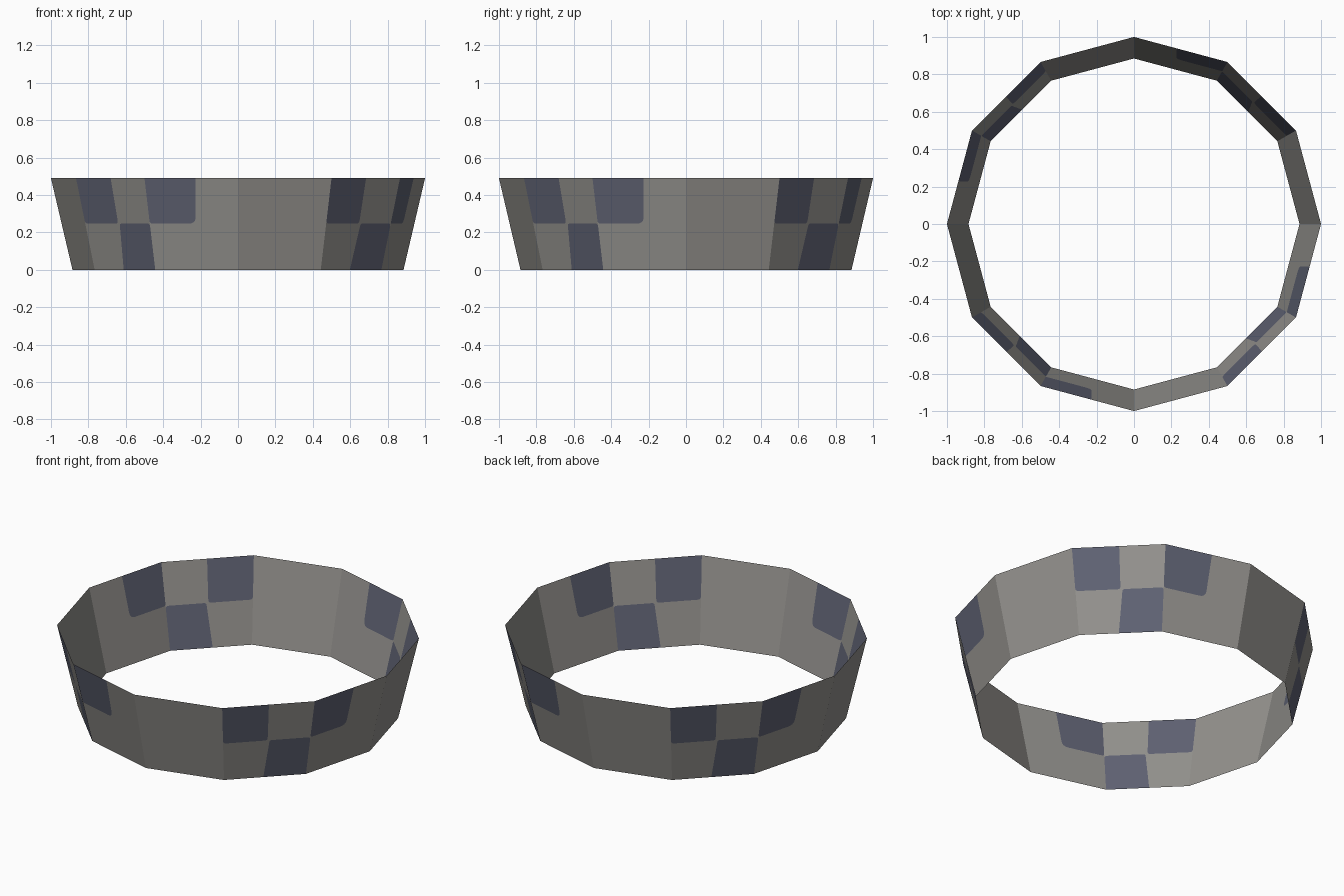
import bpy
import bmesh
import math
from mathutils import Vector

cube = bpy.data.objects.get("Cube")
if cube:
    bpy.data.objects.remove(cube, do_unlink=True)

SIDES, HEIGHT, R_TOP, R_BOTTOM = 12, 0.49, 1.0, 0.885
SPLIT = 0.505  # height fraction where upper and lower patches meet


def srgb(r, g, b):
    return [((c / 255 + 0.055) / 1.055) ** 2.4 for c in (r, g, b)] + [1.0]


def make_material(name, colour):
    mat = bpy.data.materials.new(name)
    mat.use_nodes = True
    mat.diffuse_color = colour
    mat.node_tree.nodes["Principled BSDF"].inputs["Base Color"].default_value = colour
    return mat


def wall_point(side, u, v):
    """Point on one flat side: u runs along the side, v runs upward."""
    r = R_BOTTOM + (R_TOP - R_BOTTOM) * v
    ends = [Vector((r * math.cos(a), r * math.sin(a), HEIGHT * v))
            for a in (math.tau * side / SIDES, math.tau * (side + 1) / SIDES)]
    return ends[0].lerp(ends[1], u)


def rounded(start, corner, end, steps=5):
    """Curve from start to end, bulging toward corner."""
    s, c, e = Vector(start), Vector(corner), Vector(end)
    return [tuple(s.lerp(c, t).lerp(c.lerp(e, t), t))
            for t in (k / steps for k in range(steps + 1))]


def upper_outline(w_low, w_top, r_left, r_right):
    """Upper patch, from the top left corner round to the top right."""
    return ([(0, 1)]
            + rounded((0, SPLIT + r_left), (0, SPLIT), (r_left, SPLIT))
            + rounded((w_low - r_right, SPLIT), (w_low, SPLIT), (w_low, SPLIT + r_right))
            + [(w_top, 1)])


def lower_outline(w_low, w_top, r):
    """Lower patch, from the bottom left corner up and over to the right edge."""
    return ([(w_low, 0)]
            + rounded((w_top, SPLIT - r), (w_top, SPLIT), (w_top + r, SPLIT))
            + rounded((1 - r, SPLIT), (1, SPLIT), (1, SPLIT - r)))


bm = bmesh.new()


def add_face(side, outline, material):
    face = bm.faces.new([bm.verts.new(wall_point(side, u, v)) for u, v in outline])
    face.material_index = material


# The wall repeats every three sides: plain, checked, single upper patch
for side in range(SIDES):
    kind = side % 3
    if kind == 0:
        add_face(side, [(0, 0), (1, 0), (1, 1), (0, 1)], 0)
    elif kind == 1:
        upper = upper_outline(0.51, 0.505, 0.035, 0.035)
        lower = lower_outline(0.48, 0.53, 0.035)
        add_face(side, upper, 1)
        add_face(side, [(1, 0)] + lower[::-1], 1)
        add_face(side, [(0, 0)] + lower + [(1, 1)] + upper[:0:-1], 0)
    else:
        upper = upper_outline(0.525, 0.545, 0.03, 0.08)
        add_face(side, upper, 1)
        add_face(side, [(0, 0), (1, 0), (1, 1)] + upper[:0:-1], 0)

bmesh.ops.remove_doubles(bm, verts=bm.verts, dist=0.0005)
mesh = bpy.data.meshes.new("band_wall")
bm.to_mesh(mesh)
bm.free()
mesh.materials.append(make_material("warm grey", srgb(147, 145, 141)))
mesh.materials.append(make_material("slate blue", srgb(95, 98, 115)))
band = bpy.data.objects.new("band_wall", mesh)
bpy.context.collection.objects.link(band)
